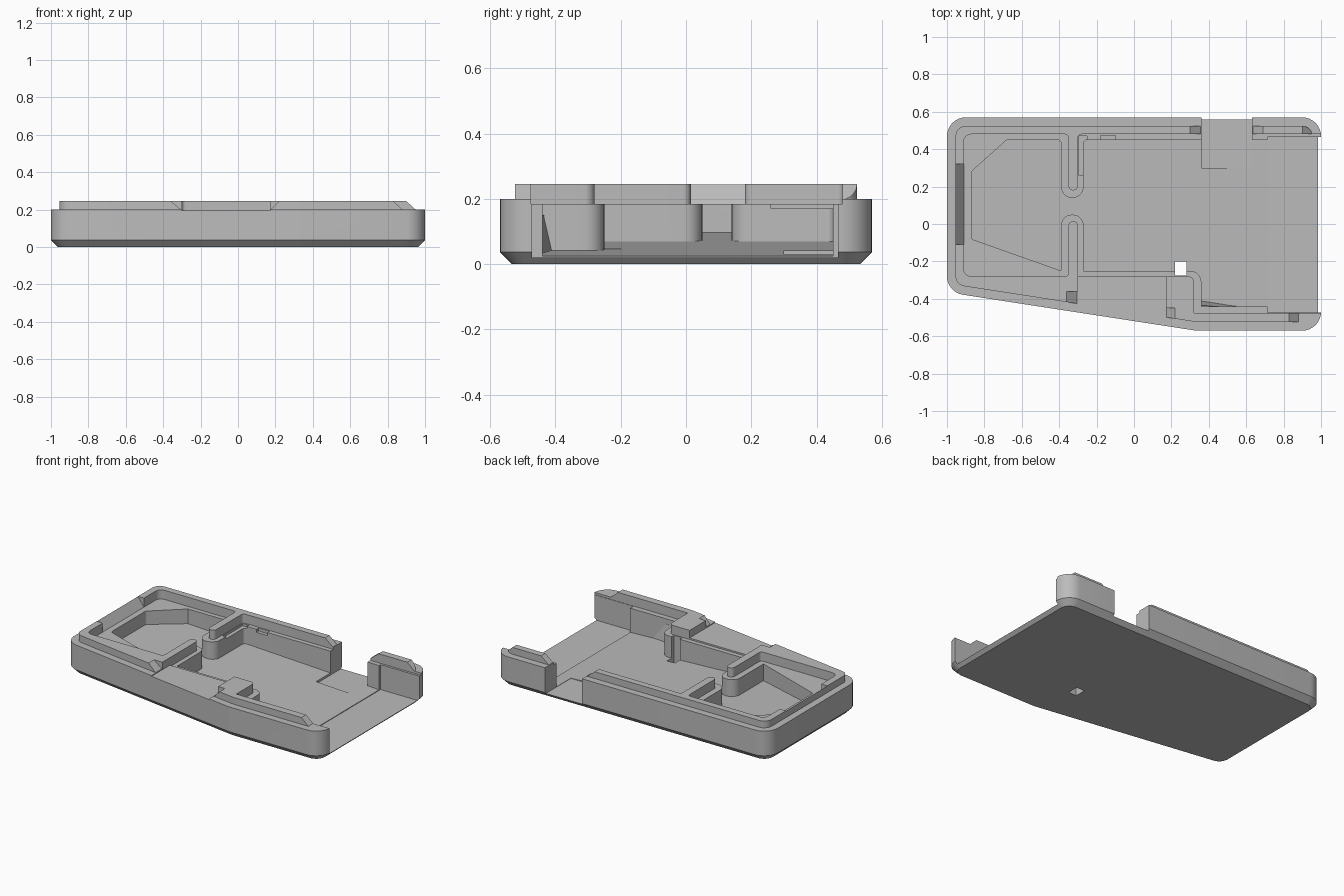
import bpy, bmesh, math
from mathutils import Vector

cube = bpy.data.objects.get("Cube")
if cube:
    bpy.data.objects.remove(cube, do_unlink=True)

grey = bpy.data.materials.new("plain grey")
grey.use_nodes = True
COLOUR = (0.5, 0.5, 0.5, 1)
grey.diffuse_color = COLOUR
grey.node_tree.nodes["Principled BSDF"].inputs["Base Color"].default_value = COLOUR


def rounded(corners, steps=8):
    """Polygon with corners given as (x, y, radius)."""
    out, n = [], len(corners)
    for i, (x, y, r) in enumerate(corners):
        p = Vector((x, y))
        if r == 0:
            out.append(p)
            continue
        a = (Vector(corners[i - 1][:2]) - p).normalized()
        b = (Vector(corners[(i + 1) % n][:2]) - p).normalized()
        half = a.angle(b) / 2
        centre = p + (a + b).normalized() * r / math.sin(half)
        start = p + a * r / math.tan(half) - centre
        end = p + b * r / math.tan(half) - centre
        sweep = start.angle(end)
        for k in range(steps + 1):
            t = k / steps
            out.append(centre + (start * math.sin((1 - t) * sweep)
                                 + end * math.sin(t * sweep)) / math.sin(sweep))
    return out


def inset(pts, d):
    """Move a counter-clockwise outline inwards."""
    out = []
    for i, p in enumerate(pts):
        e1 = (p - pts[i - 1]).normalized()
        e2 = (pts[(i + 1) % len(pts)] - p).normalized()
        n1, n2 = Vector((-e1.y, e1.x)), Vector((-e2.y, e2.x))
        out.append(p + (n1 + n2) * d / (1 + n1.dot(n2)))
    return out


def loft(name, rings):
    """Solid from rings of 3D points with equal counts."""
    bm = bmesh.new()
    loops = [[bm.verts.new(p) for p in ring] for ring in rings]
    bm.faces.new(loops[0][::-1])
    bm.faces.new(loops[-1])
    n = len(loops[0])
    for low, high in zip(loops, loops[1:]):
        for i in range(n):
            j = (i + 1) % n
            bm.faces.new((low[i], low[j], high[j], high[i]))
    bmesh.ops.recalc_face_normals(bm, faces=bm.faces)
    mesh = bpy.data.meshes.new(name)
    bm.to_mesh(mesh)
    bm.free()
    mesh.materials.append(grey)
    ob = bpy.data.objects.new(name, mesh)
    bpy.context.collection.objects.link(ob)
    return ob


def level(pts, z):
    return [(p[0], p[1], z) for p in pts]


def box(name, x0, x1, y0, y1, z0, z1):
    base = [(x0, y0), (x1, y0), (x1, y1), (x0, y1)]
    return loft(name, [level(base, z0), level(base, z1)])


def wedge(name, profile, y0, y1):
    return loft(name, [[(x, y, z) for x, z in profile] for y in (y0, y1)])


def combine(target, tool, operation):
    mod = target.modifiers.new("join", "BOOLEAN")
    mod.operation, mod.solver, mod.object = operation, "EXACT", tool
    bpy.context.view_layer.objects.active = target
    bpy.ops.object.modifier_apply(modifier=mod.name)
    bpy.data.objects.remove(tool, do_unlink=True)


def floor(x):
    return 0.025 + 0.045 * (0.72 - x)


TOP, RIM, SHELF, OVER = 0.245, 0.2, 0.185, 0.4

# Outer shell with chamfered base, and the raised lip
outline = rounded([(-1, 0.57, 0.1), (-1, -0.365, 0.1), (0.33, -0.57, 0.3),
                   (1, -0.57, 0.1), (1, 0.57, 0.1)])
tray = loft("tray_shell", [level(inset(outline, 0.037), 0), level(outline, 0.037),
                           level(outline, RIM)])
ring = inset(outline, 0.046)
combine(tray, loft("lip", [level(ring, 0.1), level(ring, TOP)]), "UNION")

# Wide upper cavity, leaving the lip and two narrow dividers
upper = rounded([(-0.91, 0.48, 0.04), (-0.91, -0.28, 0.04), (-0.35, -0.28, 0.02),
                 (-0.35, 0.015, 0.024), (-0.3, 0.015, 0.024), (-0.3, -0.28, 0),
                 (0.32, -0.28, 0.03), (0.32, -0.475, 0), (1.1, -0.475, 0),
                 (1.1, 0.48, 0), (-0.3, 0.48, 0.02), (-0.3, 0.18, 0.024),
                 (-0.35, 0.18, 0.024), (-0.35, 0.48, 0.02)])
combine(tray, loft("upper_cavity", [level(upper, SHELF), level(upper, OVER)]), "DIFFERENCE")

# Main cavity with sloping floor and bulkier dividers
lower = rounded([(-0.87, 0.28, 0.02), (-0.87, -0.08, 0.02), (-0.39, -0.25, 0),
                 (-0.39, 0.05, 0.058), (-0.27, 0.05, 0.058), (-0.27, -0.25, 0),
                 (0.36, -0.25, 0.06), (0.36, -0.44, 0), (0.72, -0.44, 0),
                 (0.72, 0.45, 0), (-0.27, 0.45, 0.02), (-0.27, 0.14, 0.058),
                 (-0.39, 0.14, 0.058), (-0.39, 0.45, 0.02), (-0.68, 0.45, 0)])
combine(tray, loft("main_cavity", [[(p.x, p.y, floor(p.x)) for p in lower],
                                   level(lower, OVER)]), "DIFFERENCE")

# Rectangular openings: open end, back port, front flat, through slot, notches
for name, *size in [
    ("open_end", 0.715, 1.1, -0.472, 0.465, 0.021, OVER),
    ("back_port", 0.36, 0.63, 0.3, 0.7, 0.027, OVER),
    ("front_flat", -0.3, 0.17, -0.7, -0.27, 0.195, OVER),
    ("through_slot", 0.22, 0.28, -0.275, -0.2, -0.1, OVER),
    ("back_notch", -0.18, -0.1, 0.44, 0.473, 0.165, OVER),
    ("divider_notch", -0.295, -0.25, 0.26, 0.47, 0.17, 0.21),
]:
    combine(tray, box(name, *size), "DIFFERENCE")


# Sloped ends of the lip beside each opening: x at the top, x at the bottom
def ramp(name, x_top, x_low, x_far, y0, y1, low=RIM):
    profile = [(x_low, low), (x_far, low), (x_far, OVER), (x_top, OVER), (x_top, TOP)]
    combine(tray, wedge(name, profile, y0, y1), "DIFFERENCE")


ramp("port_ramp_right", 0.3, 0.355, 0.4, 0.47, 0.7)
ramp("port_ramp_left", 0.69, 0.635, 0.6, 0.47, 0.7)
ramp("flat_ramp_right", -0.36, -0.305, -0.28, -0.7, -0.36)
ramp("flat_ramp_left", 0.22, 0.175, 0.15, -0.7, -0.45)
ramp("end_ramp_front", 0.83, 0.88, 1.2, -0.7, -0.4)
ramp("end_ramp_back", 0.9, 0.95, 1.2, 0.4, 0.7)
ramp("left_lip_slope", -0.955, -0.91, -0.8, -0.11, 0.32, SHELF)

# Small rib in the front corner of the main cavity
rib = [(0.35, -0.46), (0.56, -0.46), (0.56, -0.44), (0.35, -0.405)]
tip = [(0.35, -0.46), (0.56, -0.46), (0.56, -0.445), (0.35, -0.435)]
loft("corner_rib", [level(rib, 0.02), level(tip, 0.15)])

for ob in bpy.context.scene.objects:
    ob.select_set(ob.type == "MESH")
bpy.context.view_layer.objects.active = tray
bpy.ops.object.shade_smooth_by_angle(angle=math.radians(30))
